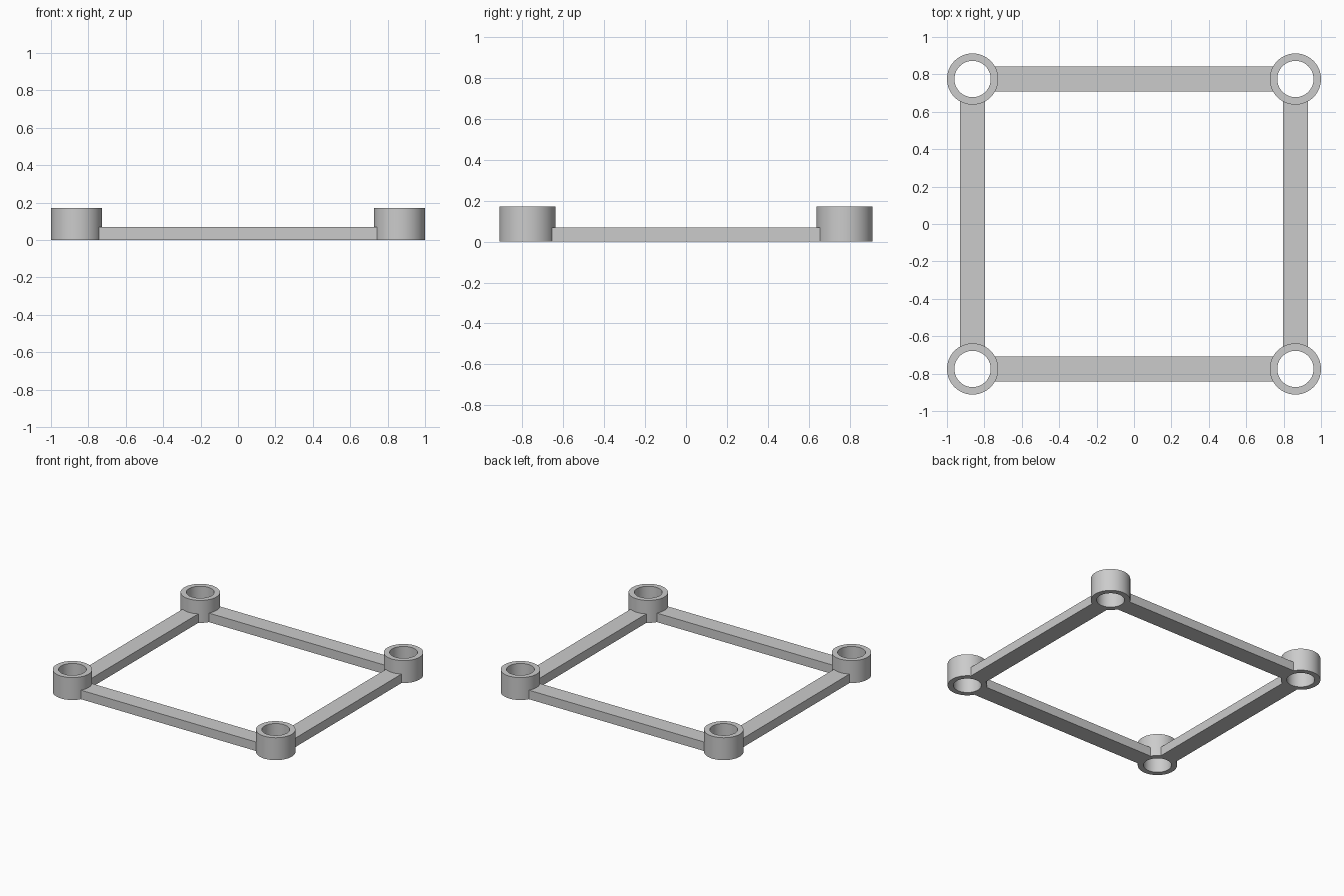
import bpy, bmesh, math

default_cube = bpy.data.objects.get("Cube")
if default_cube:
    bpy.data.objects.remove(default_cube, do_unlink=True)

# Single grey finish
grey = bpy.data.materials.new("plain_grey")
grey.use_nodes = True
colour = (0.6, 0.6, 0.6, 1)
grey.diffuse_color = colour
grey.node_tree.nodes["Principled BSDF"].inputs["Base Color"].default_value = colour

# Main dimensions
POST_X, POST_Y = 0.863, 0.775
OUTER, INNER, POST_H = 0.137, 0.097, 0.172
BAR_W, BAR_H = 0.134, 0.069
BAR_INSET = 0.112  # bar ends stop inside the ring wall, clear of the hole
SIDES = 64


def add_object(name, bm, location):
    bmesh.ops.recalc_face_normals(bm, faces=bm.faces)
    mesh = bpy.data.meshes.new(name)
    bm.to_mesh(mesh)
    bm.free()
    mesh.materials.append(grey)
    obj = bpy.data.objects.new(name, mesh)
    obj.location = location
    bpy.context.collection.objects.link(obj)
    return obj


def ring_post(name, x, y):
    """Open tube made by spinning a rectangular wall section."""
    bm = bmesh.new()
    section = [(INNER, 0), (OUTER, 0), (OUTER, POST_H), (INNER, POST_H)]
    wall = bm.faces.new([bm.verts.new((r, 0, z)) for r, z in section])
    edges = list(wall.edges)
    bmesh.ops.delete(bm, geom=[wall], context='FACES_ONLY')
    bmesh.ops.spin(bm, geom=edges, cent=(0, 0, 0), axis=(0, 0, 1),
                   angle=math.tau, steps=SIDES, use_merge=True)
    bmesh.ops.remove_doubles(bm, verts=bm.verts, dist=1e-5)
    obj = add_object(name, bm, (x, y, 0))
    bpy.ops.object.select_all(action='DESELECT')
    obj.select_set(True)
    bpy.context.view_layer.objects.active = obj
    bpy.ops.object.shade_smooth_by_angle(angle=math.radians(30))


def bar(name, x, y, size_x, size_y):
    bm = bmesh.new()
    bmesh.ops.create_cube(bm, size=1)
    bmesh.ops.scale(bm, vec=(size_x, size_y, BAR_H), verts=bm.verts)
    add_object(name, bm, (x, y, BAR_H / 2))


# Four hollow corner posts
for side, sx in (("left", 1), ("right", -1)):
    for end, sy in (("front", -1), ("back", 1)):
        ring_post(f"{end}_{side}_ring_post", sx * POST_X, sy * POST_Y)

# Four low connecting bars
for end, sy in (("front", -1), ("back", 1)):
    bar(f"{end}_bar", 0, sy * POST_Y, 2 * (POST_X - BAR_INSET), BAR_W)
for side, sx in (("left", 1), ("right", -1)):
    bar(f"{side}_bar", sx * POST_X, 0, BAR_W, 2 * (POST_Y - BAR_INSET))
